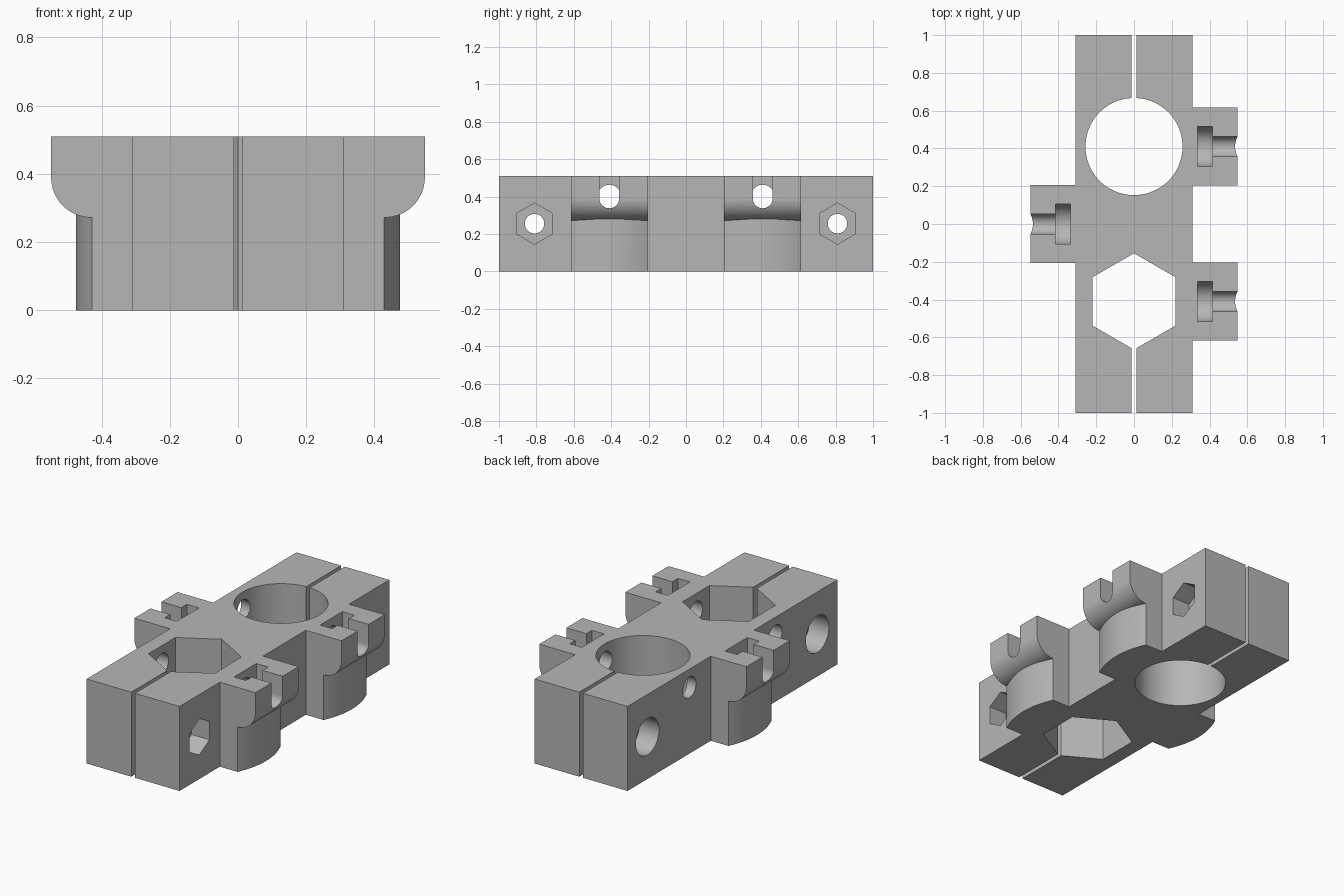
import bpy, bmesh, math

cube = bpy.data.objects.get("Cube")
if cube:
    bpy.data.objects.remove(cube, do_unlink=True)

grey = bpy.data.materials.new("plain grey")
grey.use_nodes = True
colour = (0.47, 0.47, 0.47, 1)
grey.diffuse_color = colour
grey.node_tree.nodes["Principled BSDF"].inputs["Base Color"].default_value = colour

TOP = 0.51       # block height
HALF = 0.31      # block half width
PITCH = 0.41     # spacing of sockets and lugs
LUG = 0.206      # lug half width
PIN_Z = 0.39


def arc(cu, cv, r, start, end, n):
    """Points on an arc, angles in degrees."""
    angles = [math.radians(start + (end - start) * i / n) for i in range(n + 1)]
    return [(cu + r * math.cos(a), cv + r * math.sin(a)) for a in angles]


def ring(cu, cv, r, n=64, turn=0):
    return arc(cu, cv, r, turn, turn + 360, n)[:-1]


def prism(name, points, axis, low, high):
    """Extrude a 2D outline along the x, y or z axis."""
    def place(u, v, w):
        return {"x": (w, u, v), "y": (u, w, v), "z": (u, v, w)}[axis]
    bm = bmesh.new()
    face = bm.faces.new([bm.verts.new(place(u, v, low)) for u, v in points])
    moved = bmesh.ops.extrude_face_region(bm, geom=[face])
    shift = place(0, 0, high - low)
    verts = [g for g in moved["geom"] if isinstance(g, bmesh.types.BMVert)]
    bmesh.ops.translate(bm, vec=shift, verts=verts)
    bmesh.ops.recalc_face_normals(bm, faces=bm.faces)
    mesh = bpy.data.meshes.new(name)
    bm.to_mesh(mesh)
    bm.free()
    mesh.materials.append(grey)
    obj = bpy.data.objects.new(name, mesh)
    bpy.context.collection.objects.link(obj)
    return obj


def rect(u0, u1, v0, v1):
    return [(u0, v0), (u1, v0), (u1, v1), (u0, v1)]


def combine(target, tool, operation):
    mod = target.modifiers.new(operation.lower(), "BOOLEAN")
    mod.operation = operation
    mod.solver = "EXACT"
    mod.object = tool
    bpy.context.view_layer.objects.active = target
    bpy.ops.object.modifier_apply(modifier=mod.name)
    bpy.data.objects.remove(tool, do_unlink=True)


block = prism("clamp_block", rect(-HALF, HALF, -1, 1), "z", 0, TOP)
lugs = [(1, PITCH), (1, -PITCH), (-1, 0)]

# Side lugs: rounded overhang above a curved foot
for side, y in lugs:
    lip = [(0.29, TOP), (0.29, 0.27)] + arc(0.43, 0.39, 0.118, -90, 0, 16) + [(0.548, TOP)]
    lip = [(side * u, v) for u, v in lip]
    combine(block, prism("lug_lip", lip, "y", y - LUG, y + LUG), "UNION")
    spread = math.degrees(math.asin(LUG / 0.475))
    foot = [(0.29, LUG), (0.29, -LUG)] + arc(0, 0, 0.475, -spread, spread, 16)
    foot = [(side * u, v + y) for u, v in foot]
    combine(block, prism("lug_foot", foot, "z", 0, 0.32), "UNION")

# Round and hexagonal sockets with clamping slits
cutters = [
    prism("round_socket", ring(0, PITCH, 0.257, 96), "z", -0.1, 0.7),
    prism("hex_socket", ring(0, -PITCH, 0.255, 6, 30), "z", -0.1, 0.7),
    prism("back_slit", rect(-0.012, 0.012, 0.6, 1.1), "z", -0.1, 0.7),
    prism("front_slit", rect(-0.012, 0.012, -1.1, -0.6), "z", -0.1, 0.7),
]

# Pin slots and head pockets, open at the top of each lug
for side, y in lugs:
    for name, r, near, far in (("pin_slot", 0.053, 0.38, 0.7), ("head_pocket", 0.106, 0.335, 0.415)):
        outline = arc(y, PIN_Z, r, 180, 360, 24) + [(y + r, 0.7), (y - r, 0.7)]
        low, high = sorted((side * near, side * far))
        cutters.append(prism(name, outline, "x", low, high))

# Cross holes: pin holes, then clamp bolts with nut and head recesses
for s in (-1, 1):
    cutters.append(prism("pin_hole", ring(s * PITCH, 0.4, 0.063, 40), "x", -0.4, 0.36))
    y = s * 0.81
    cutters.append(prism("bolt_hole", ring(y, 0.255, 0.052, 40), "x", -0.4, 0.4))
    cutters.append(prism("nut_recess", ring(y, 0.255, 0.11, 6, 30), "x", 0.19, 0.4))
    cutters.append(prism("bolt_head_recess", ring(y, 0.255, 0.11, 48), "x", -0.4, -0.18))

for cutter in cutters:
    combine(block, cutter, "DIFFERENCE")

# One material, smooth curves with sharp edges
block.data.materials.clear()
block.data.materials.append(grey)
for poly in block.data.polygons:
    poly.material_index = 0
bpy.ops.object.select_all(action="DESELECT")
block.select_set(True)
bpy.context.view_layer.objects.active = block
bpy.ops.object.shade_smooth_by_angle(angle=math.radians(25))
